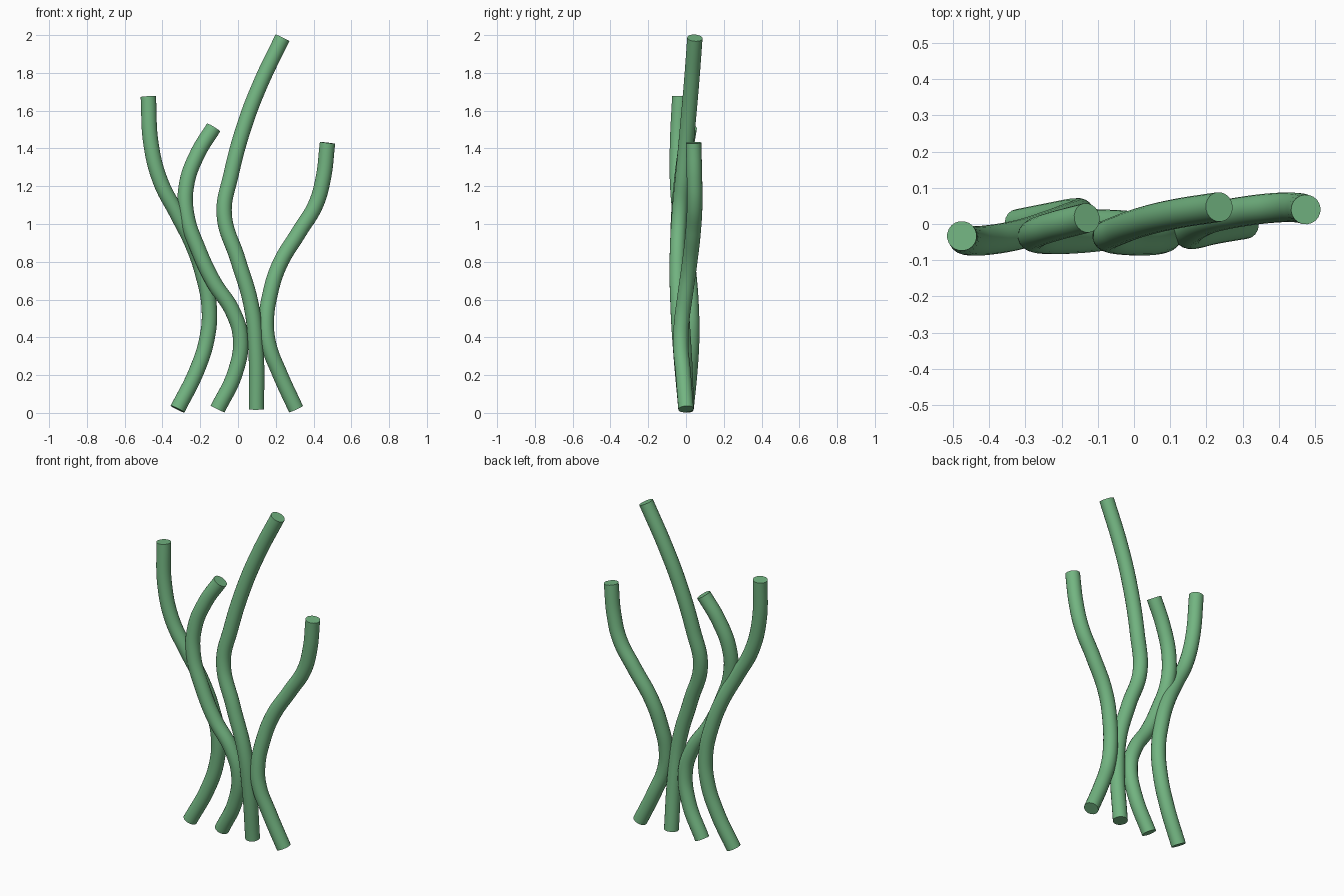
import bpy, math

if "Cube" in bpy.data.objects:
    bpy.data.objects.remove(bpy.data.objects["Cube"])

RADIUS = 0.041

mat = bpy.data.materials.new("stem_green")
mat.diffuse_color = (0.17, 0.46, 0.22, 1)
mat.use_nodes = True
mat.node_tree.nodes["Principled BSDF"].inputs["Base Color"].default_value = mat.diffuse_color

# Centre line of each stem (x, y, z)
STEMS = {
    "left_stem": [(-.32, 0, .02), (-.22, .02, .22), (-.165, .03, .39), (-.152, .028, .55),
                  (-.185, .015, .73), (-.24, -.005, .89), (-.32, -.03, 1.05),
                  (-.41, -.045, 1.225), (-.46, -.045, 1.42), (-.475, -.033, 1.675)],
    "centre_left_stem": [(-.108, 0, .02), (-.016, -.005, .21), (.014, -.015, .39), (-.027, -.025, .535),
                         (-.13, -.038, .695), (-.21, -.042, .865), (-.272, -.038, 1.05),
                         (-.272, -.025, 1.21), (-.215, -.005, 1.37), (-.13, .017, 1.51)],
    "centre_right_stem": [(.098, 0, .02), (.095, -.028, .335), (.07, -.042, .57), (0, -.046, .81),
                          (-.073, -.035, 1.05), (-.037, -.015, 1.26), (.037, .01, 1.53),
                          (.12, .029, 1.745), (.235, .047, 1.985)],
    "right_stem": [(.307, 0, .02), (.22, -.015, .21), (.163, -.028, .36), (.15, -.023, .48),
                   (.168, -.005, .62), (.22, .018, .785), (.325, .038, .96),
                   (.41, .046, 1.1), (.45, .045, 1.235), (.474, .04, 1.43)],
}


def make_stem(name, points):
    curve = bpy.data.curves.new(name, 'CURVE')
    curve.dimensions = '3D'
    curve.bevel_depth = RADIUS
    curve.bevel_resolution = 8
    curve.resolution_u = 10
    curve.use_fill_caps = True
    spline = curve.splines.new('BEZIER')
    spline.bezier_points.add(len(points) - 1)
    for bp, co in zip(spline.bezier_points, points):
        bp.co = co
        bp.handle_left_type = bp.handle_right_type = 'AUTO'
    obj = bpy.data.objects.new(name, curve)
    bpy.context.collection.objects.link(obj)
    # Turn into a mesh with smooth sides and crisp cut ends
    bpy.ops.object.select_all(action='DESELECT')
    obj.select_set(True)
    bpy.context.view_layer.objects.active = obj
    bpy.ops.object.convert(target='MESH')
    obj = bpy.context.object
    obj.data.materials.clear()
    obj.data.materials.append(mat)
    bpy.ops.object.shade_smooth_by_angle(angle=math.radians(40))


for stem_name, pts in STEMS.items():
    make_stem(stem_name, pts)
